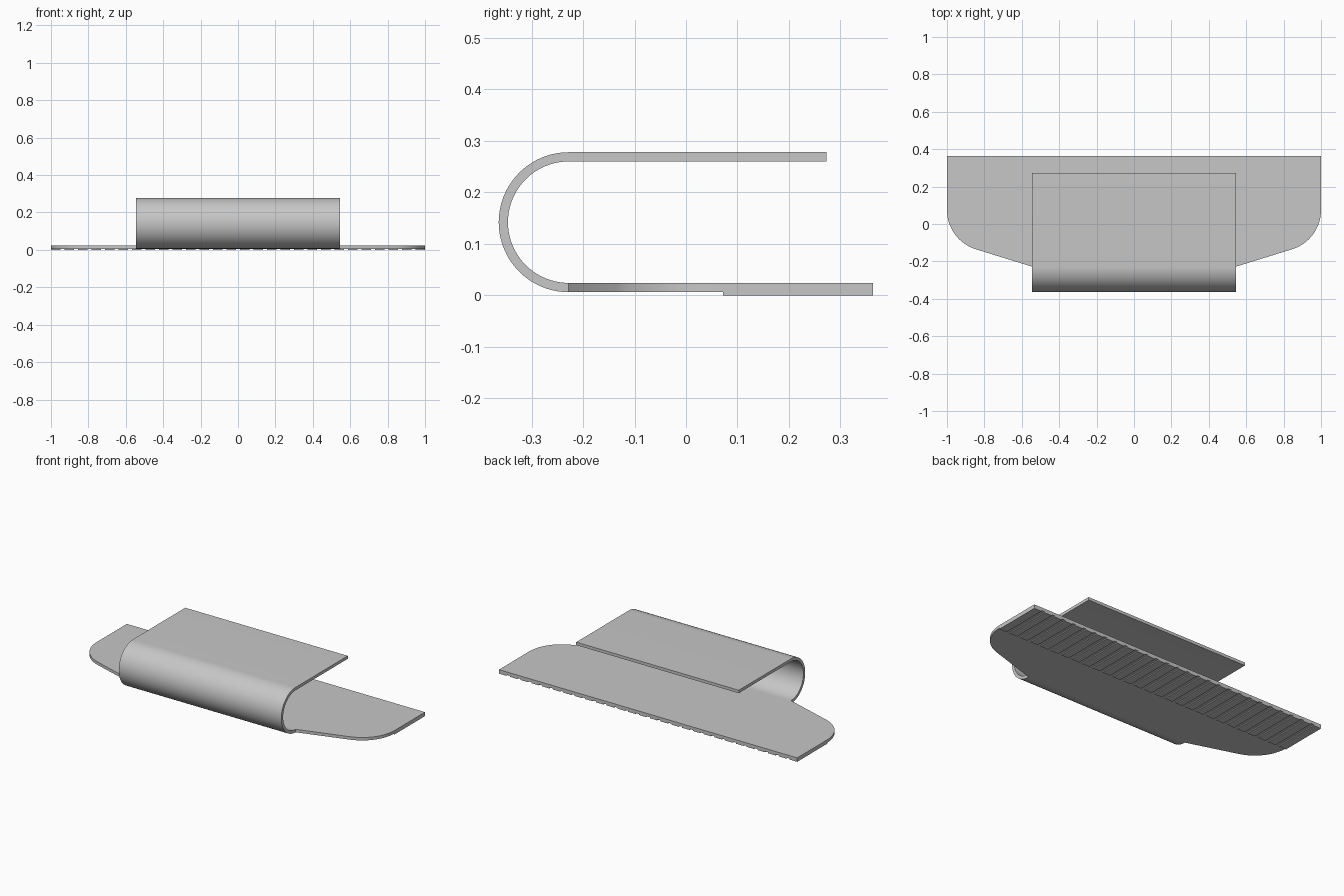
import bpy
import bmesh
from math import sin, cos, pi, radians
from mathutils import Vector

cube = bpy.data.objects.get("Cube")
if cube:
    bpy.data.objects.remove(cube, do_unlink=True)

grey = bpy.data.materials.new("plain_grey")
grey.use_nodes = True
colour = (0.57, 0.57, 0.57, 1)
grey.diffuse_color = colour
grey.node_tree.nodes["Principled BSDF"].inputs["Base Color"].default_value = colour


def prism(name, outline, depth):
    """Extrude a closed 3D outline along the depth vector."""
    bm = bmesh.new()
    face = bm.faces.new([bm.verts.new(p) for p in outline])
    ext = bmesh.ops.extrude_face_region(bm, geom=[face])
    moved = [v for v in ext["geom"] if isinstance(v, bmesh.types.BMVert)]
    bmesh.ops.translate(bm, verts=moved, vec=Vector(depth))
    bmesh.ops.recalc_face_normals(bm, faces=bm.faces)
    mesh = bpy.data.meshes.new(name)
    bm.to_mesh(mesh)
    bm.free()
    mesh.materials.append(grey)
    obj = bpy.data.objects.new(name, mesh)
    bpy.context.collection.objects.link(obj)
    bpy.ops.object.select_all(action="DESELECT")
    obj.select_set(True)
    bpy.context.view_layer.objects.active = obj
    bpy.ops.object.shade_smooth_by_angle(angle=radians(30))
    return obj


back, front = 0.363, -0.228      # plate extent in y
under, thick = 0.006, 0.018      # plate underside and sheet thickness
half_clip = 0.545

# Base plate: rounded front corners, tapering to the clip
corner, steps = 0.22, 20
sweep = radians(73.4)
side = [(1, back)]
for i in range(steps + 1):
    a = sweep * i / steps
    side.append((1 - corner + corner * cos(a), 0.075 - corner * sin(a)))
side.append((half_clip, front))
outline = side + [(-x, y) for x, y in reversed(side)]
prism("base_plate", [(x, y, under) for x, y in outline], (0, 0, thick))

# Folded clip: half-round bend and flat upper leaf
outer, bend_z, bend_steps = 0.136, 0.142, 40


def bend(radius):
    return [(front - radius * sin(pi * i / bend_steps),
             bend_z - radius * cos(pi * i / bend_steps))
            for i in range(bend_steps + 1)]


leaf_end = 0.273
inner = outer - thick
profile = bend(outer) + [(leaf_end, bend_z + outer), (leaf_end, bend_z + inner)]
profile += reversed(bend(inner))
prism("folded_clip", [(-half_clip, y, z) for y, z in profile],
      (2 * half_clip, 0, 0))

# Grip ribs beneath the rear of the plate
ribs, width, rib_front = 28, 0.05, 0.072
for i in range(ribs):
    x = -1 + (2 - width) * i / (ribs - 1)
    prism(f"grip_rib_{i + 1}",
          [(x, rib_front, 0), (x + width, rib_front, 0),
           (x + width, back, 0), (x, back, 0)], (0, 0, under))
